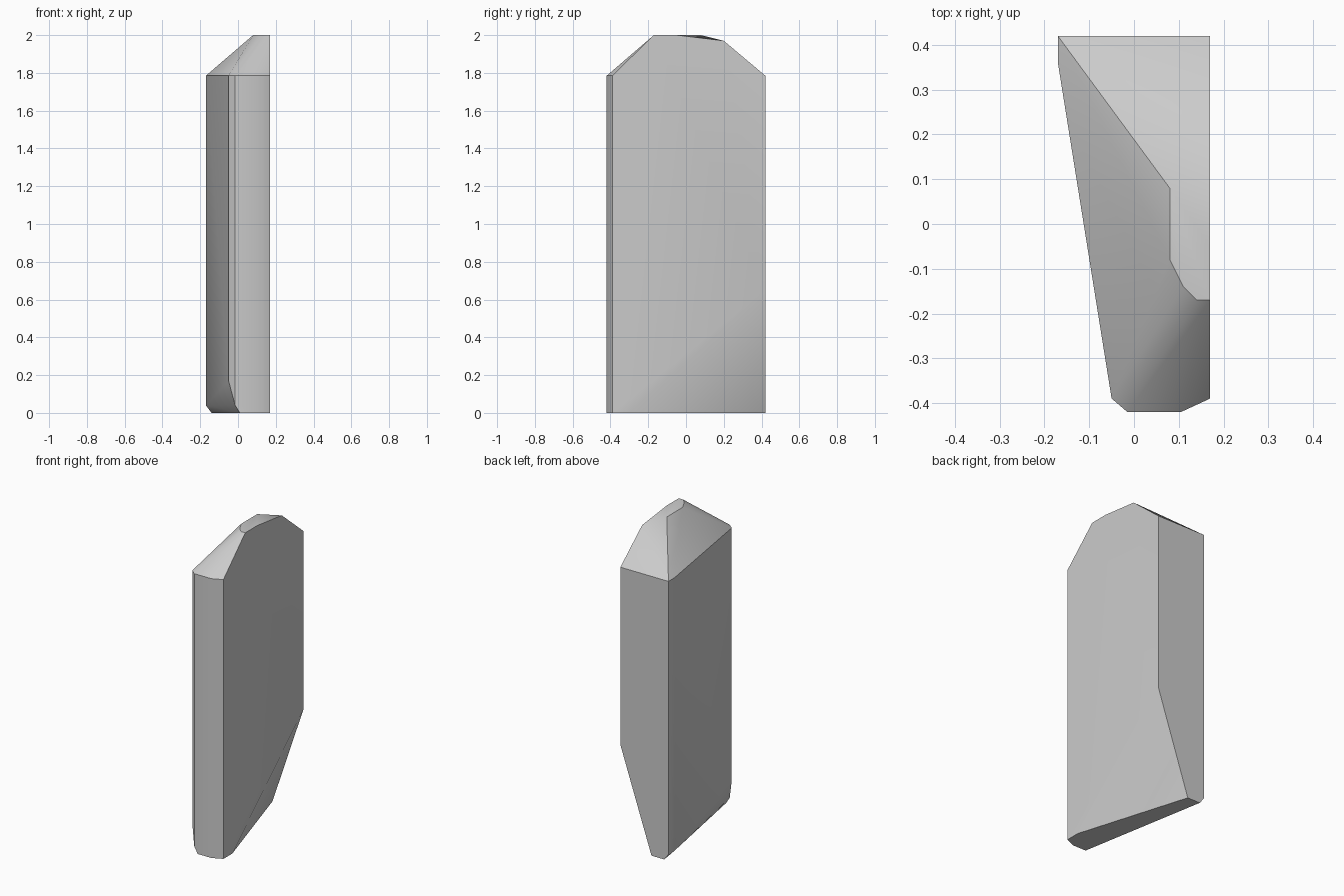
import bpy
import bmesh
from math import radians

default_cube = bpy.data.objects.get("Cube")
if default_cube:
    bpy.data.objects.remove(default_cube, do_unlink=True)


def make_material(name, color):
    material = bpy.data.materials.new(name)
    material.use_nodes = True
    material.diffuse_color = color
    material.node_tree.nodes["Principled BSDF"].inputs["Base Color"].default_value = color
    return material


def at_height(height, outline):
    return [(x, y, height) for x, y in outline]


def build_hull(name, points, material, sharp_angle):
    bm = bmesh.new()
    for point in points:
        bm.verts.new(point)
    result = bmesh.ops.convex_hull(bm, input=bm.verts[:])
    unused = [item for item in result["geom_interior"]
              if isinstance(item, bmesh.types.BMVert)]
    bmesh.ops.delete(bm, geom=unused, context="VERTS")
    bmesh.ops.dissolve_limit(bm, angle_limit=radians(1), verts=bm.verts[:], edges=bm.edges[:])
    bmesh.ops.recalc_face_normals(bm, faces=bm.faces[:])
    mesh = bpy.data.meshes.new(name)
    bm.to_mesh(mesh)
    bm.free()
    mesh.materials.append(material)
    hull = bpy.data.objects.new(name, mesh)
    bpy.context.collection.objects.link(hull)
    bpy.ops.object.select_all(action="DESELECT")
    hull.select_set(True)
    bpy.context.view_layer.objects.active = hull
    bpy.ops.object.shade_smooth_by_angle(angle=radians(sharp_angle))
    return hull


# Blunt crest at the very top
crest = at_height(2, [(.08, .08), (.08, -.08), (.11, -.14), (.14, -.17),
                      (.17, -.17), (.17, -.05)])
crest += [(.17, .2, 1.97)]

# Shoulder ring where the upright sides end
shoulder = at_height(1.785, [(-.17, .42), (.17, .42), (.17, -.39), (.105, -.42),
                             (-.015, -.42), (-.05, -.39), (-.17, .36)])

# Chipped lower corners
chips = [(.17, .42, .65), (-.05, -.39, .17), (-.015, -.42, .04),
         (-.17, .36, .04), (-.17, .42, .04)]

# Slanted base
base = at_height(0, [(-.14, .42), (-.05, .42), (.17, -.3), (.17, -.39),
                     (.105, -.42), (.01, -.42)])

stone_grey = make_material("stone grey", (.6, .6, .6, 1))
build_hull("stone_slab", crest + shoulder + chips + base, stone_grey, 30)
